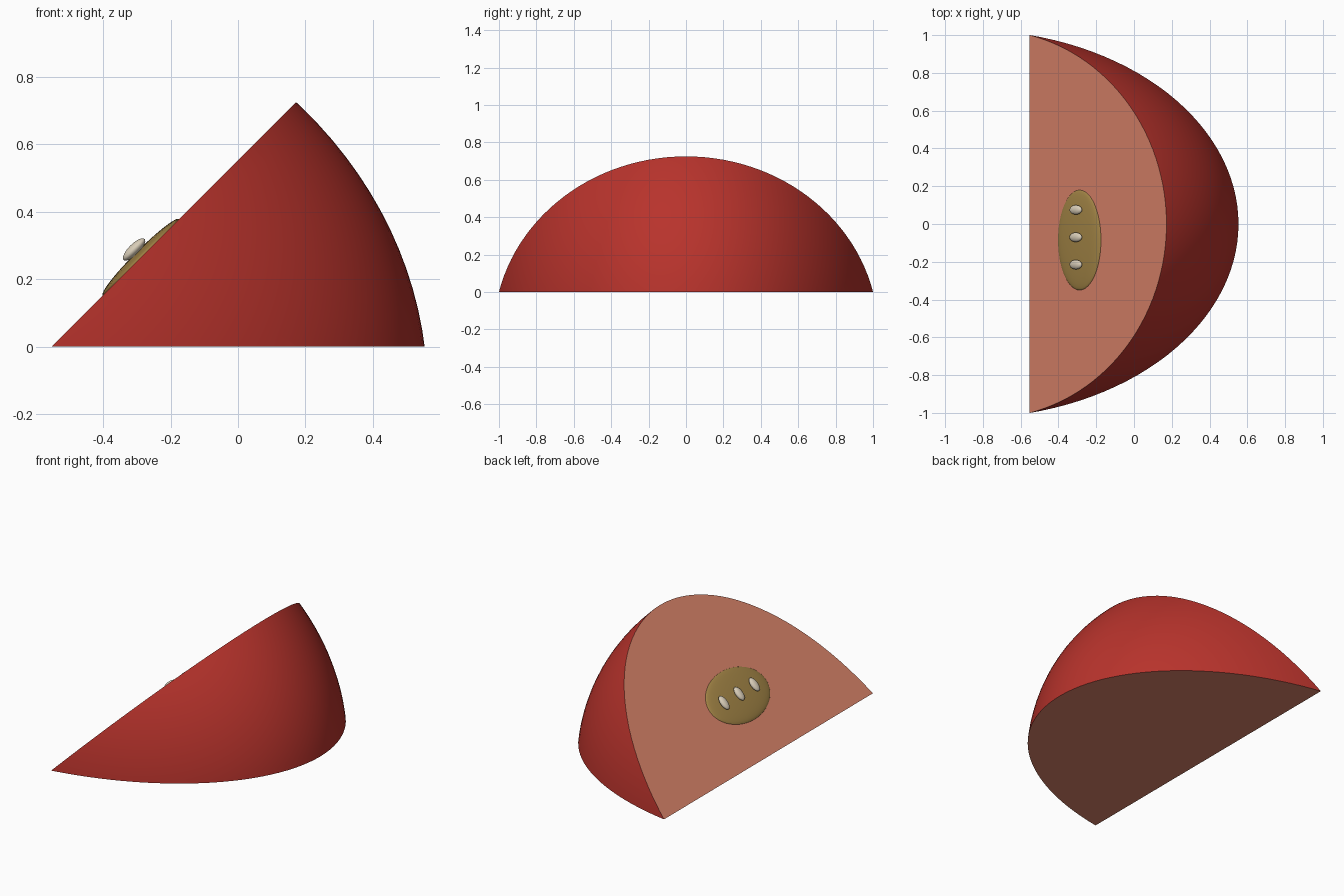
import bpy, bmesh, math
from mathutils import Vector, Matrix

cube = bpy.data.objects.get("Cube")
if cube:
    bpy.data.objects.remove(cube, do_unlink=True)


def material(name, rgb):
    m = bpy.data.materials.new(name)
    m.use_nodes = True
    m.diffuse_color = (*rgb, 1)
    m.node_tree.nodes["Principled BSDF"].inputs["Base Color"].default_value = (*rgb, 1)
    return m


SKIN = material("red skin", (0.48, 0.033, 0.025))
FLESH = material("pink flesh", (0.7, 0.23, 0.145))
CORE = material("olive core", (0.36, 0.23, 0.06))
SEED = material("pale seed", (0.69, 0.61, 0.48))

EDGE_X = -0.553                                  # straight edge where both cuts meet
NORMAL = Vector((-1, 0, 1)).normalized()         # direction of the sloping cut
TILT = Matrix.Rotation(math.radians(-45), 4, 'Y')


def finish(name, bm, mats):
    mesh = bpy.data.meshes.new(name)
    bm.to_mesh(mesh)
    bm.free()
    for m in mats:
        mesh.materials.append(m)
    obj = bpy.data.objects.new(name, mesh)
    bpy.context.collection.objects.link(obj)
    bpy.ops.object.select_all(action='DESELECT')
    obj.select_set(True)
    bpy.context.view_layer.objects.active = obj
    bpy.ops.object.shade_smooth_by_angle(angle=math.radians(30))
    return obj


def ellipsoid(radii, matrix, segments=32):
    bm = bmesh.new()
    bmesh.ops.create_uvsphere(bm, u_segments=segments, v_segments=segments // 2, radius=1)
    bm.transform(matrix @ Matrix.Diagonal((*radii, 1)))
    return bm


# Wedge: an ellipsoid centred behind the straight edge, cut by the ground and a 45 degree plane
bm = ellipsoid((1.445, 1.262, 1.034), Matrix.Translation((EDGE_X - 0.33, 0, -0.137))
               @ Matrix.Rotation(math.radians(90), 4, 'X'), 128)
for cut in (Vector((0, 0, -1)), NORMAL):
    bmesh.ops.bisect_plane(bm, geom=bm.verts[:] + bm.edges[:] + bm.faces[:], dist=1e-5,
                           plane_co=(EDGE_X, 0, 0), plane_no=cut, clear_outer=True)
    rim = [e for e in bm.edges if e.is_boundary]
    bmesh.ops.holes_fill(bm, edges=rim, sides=0)
bmesh.ops.recalc_face_normals(bm, faces=bm.faces[:])
for f in bm.faces:
    flat = f.normal.dot(NORMAL) > 0.999 or f.normal.z < -0.999
    f.material_index = 1 if flat else 0
finish("fruit_wedge", bm, [SKIN, FLESH])

# Core: a flattened dome on the sloping cut
finish("core", ellipsoid((0.16, 0.265, 0.02),
                         Matrix.Translation((-0.288, -0.085, 0.265)) @ TILT, 48), [CORE])

# Seeds: three in a row on the core
for i in range(3):
    place = Matrix.Translation((-0.308, 0.075 - 0.145 * i, 0.288)) @ TILT
    finish(f"seed_{i + 1}", ellipsoid((0.044, 0.025, 0.016), place), [SEED])
